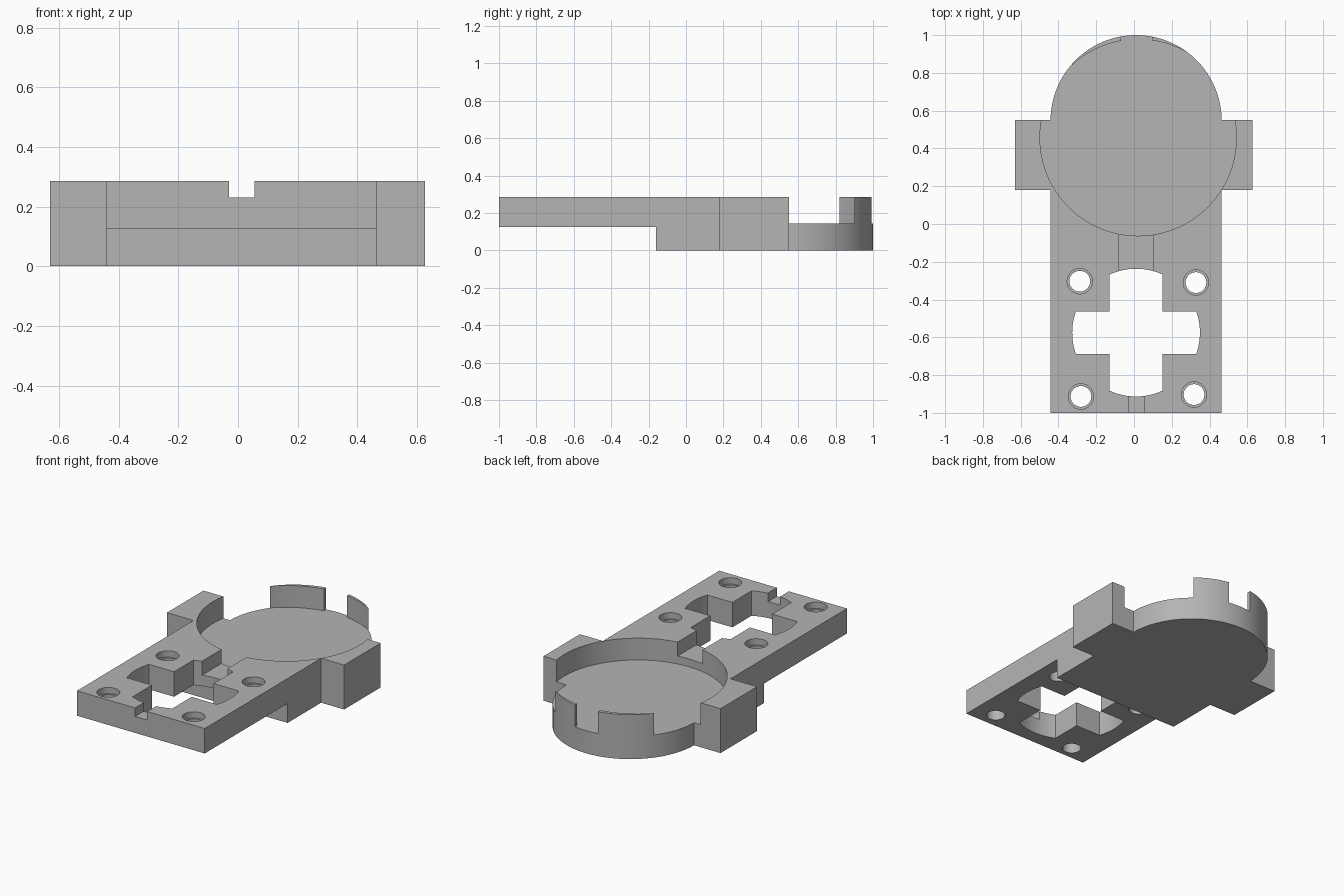
import bpy, bmesh, math

cube = bpy.data.objects.get("Cube")
if cube:
    bpy.data.objects.remove(cube, do_unlink=True)

grey = bpy.data.materials.new("plain grey")
grey.use_nodes = True
grey.diffuse_color = (0.46, 0.46, 0.46, 1)
grey.node_tree.nodes["Principled BSDF"].inputs["Base Color"].default_value = grey.diffuse_color

TOP, FLOOR, OVER = 0.285, 0.145, 0.4


def arc(cx, cy, r, start, end, steps):
    angles = [math.radians(start + (end - start) * i / steps) for i in range(steps + 1)]
    return [(cx + r * math.cos(a), cy + r * math.sin(a)) for a in angles]


def circle(cx, cy, r, steps=96):
    return arc(cx, cy, r, 0, 360, steps)[:-1]


def rect(x0, x1, y0, y1):
    return [(x0, y0), (x1, y0), (x1, y1), (x0, y1)]


def prism(name, outline, z0, z1):
    """Extrude a counter-clockwise outline from z0 to z1."""
    bm = bmesh.new()
    face = bm.faces.new([bm.verts.new((x, y, z0)) for x, y in outline])
    up = bmesh.ops.extrude_face_region(bm, geom=[face])["geom"]
    bmesh.ops.translate(bm, vec=(0, 0, z1 - z0),
                        verts=[v for v in up if isinstance(v, bmesh.types.BMVert)])
    bmesh.ops.recalc_face_normals(bm, faces=bm.faces)
    mesh = bpy.data.meshes.new(name)
    bm.to_mesh(mesh)
    bm.free()
    mesh.materials.append(grey)
    obj = bpy.data.objects.new(name, mesh)
    bpy.context.collection.objects.link(obj)
    return obj


def cut(target, name, outline, z0, z1=OVER):
    """Subtract an extruded outline from the target and discard the cutter."""
    cutter = prism(name, outline, z0, z1)
    cutter.hide_render = True
    mod = target.modifiers.new(name, "BOOLEAN")
    mod.operation = "DIFFERENCE"
    mod.solver = "EXACT"
    mod.object = cutter
    bpy.ops.object.select_all(action="DESELECT")
    bpy.context.view_layer.objects.active = target
    target.select_set(True)
    bpy.ops.object.modifier_apply(modifier=name)
    bpy.data.objects.remove(cutter, do_unlink=True)


# Whole silhouette: arm, side blocks and rounded back
CX, LEFT, RIGHT = 0.011, 0.464, -0.442
outline = [(RIGHT, -1), (LEFT, -1), (LEFT, 0.18), (0.627, 0.18), (0.627, 0.55)]
outline += arc(CX, 0.547, 0.453, 0.4, 179.6, 64)
outline += [(-0.63, 0.55), (-0.63, 0.18), (RIGHT, 0.18)]
holder = prism("holder_body", outline, 0, TOP)

# Thinner front arm
cut(holder, "arm_underside", rect(-0.8, 0.8, -1.2, -0.16), -0.2, 0.125)

# Round pocket, offset so that two thin crescent walls remain at the back
cut(holder, "pocket", circle(0.022, 0.4575, 0.52, 128), FLOOR)
cut(holder, "back_gap", rect(-0.07, 0.094, 0.93, 1.1), FLOOR)

# Cross-shaped opening with rounded ends
cx, cy, r, half = CX, -0.575, 0.338, (0.112, 0.141)
cross = []
for k in range(4):
    w = half[k % 2]
    spread = math.degrees(math.asin(w / r))
    cross += arc(cx, cy, r, 90 * k - spread, 90 * k + spread, 12)
    sx, sy = [(1, 1), (-1, 1), (-1, -1), (1, -1)][k]
    cross.append((cx + sx * half[1], cy + sy * half[0]))
cut(holder, "cross_opening", cross, -0.1)

# Wire channels on either side of the cross
cut(holder, "rear_channel", rect(-0.08, 0.1, -0.3, 0.0), 0.195)
cut(holder, "front_notch", rect(-0.03, 0.056, -1.1, -0.85), 0.23)

# Counterbored screw holes
for x, y in [(-0.287, -0.303), (0.328, -0.31), (-0.281, -0.913), (0.318, -0.903)]:
    cut(holder, "screw_hole", circle(x, y, 0.055, 40), -0.1)
    cut(holder, "counterbore", circle(x, y, 0.067, 40), 0.245)

bpy.ops.object.select_all(action="DESELECT")
holder.select_set(True)
bpy.context.view_layer.objects.active = holder
bpy.ops.object.shade_smooth_by_angle(angle=math.radians(25))
